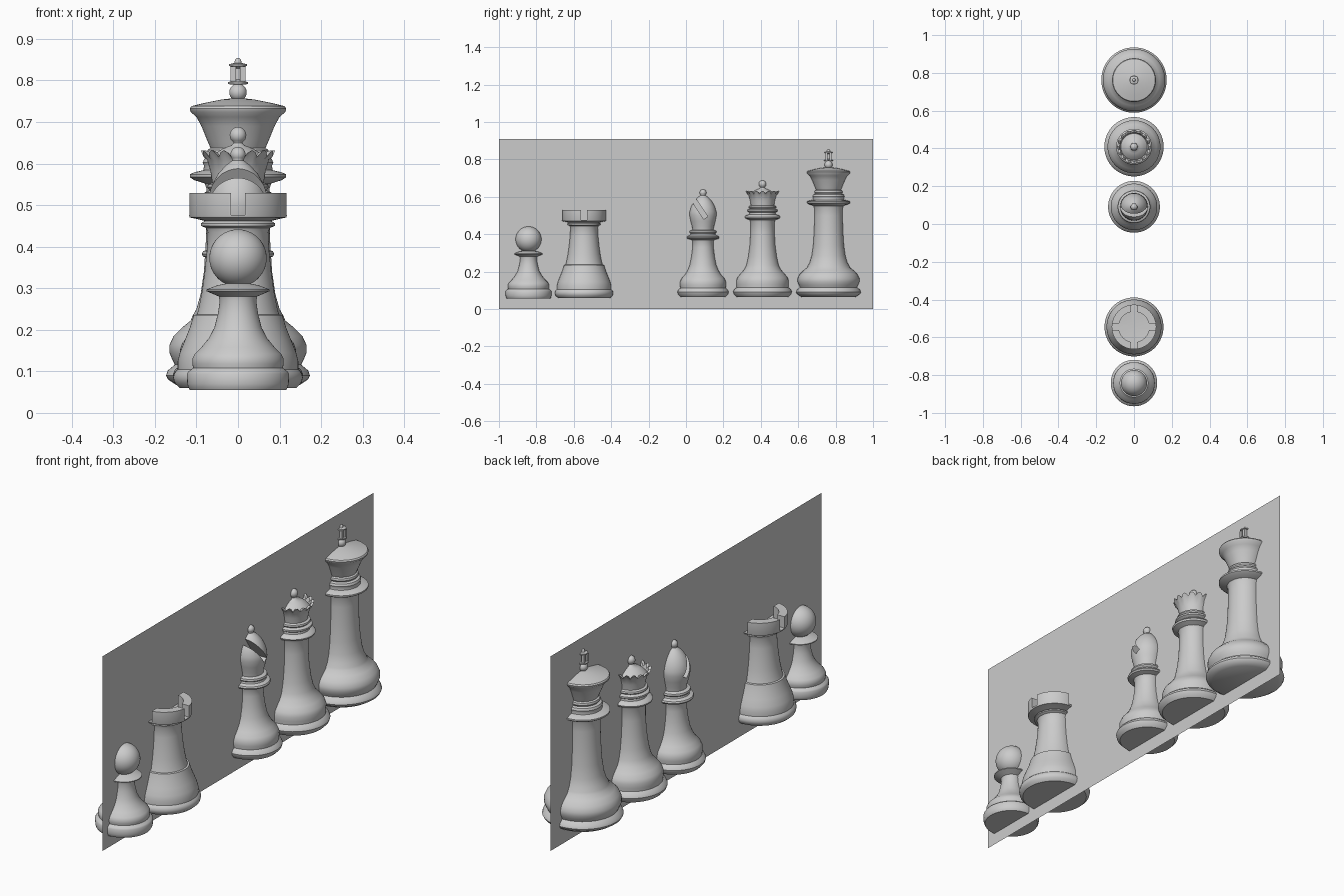
import bpy, bmesh, math
from mathutils import Matrix, Vector

SEG = 64
mat = bpy.data.materials.new("light_grey")
mat.diffuse_color = (0.6, 0.6, 0.6, 1)


def add_object(name, bm, y=0.0):
    mesh = bpy.data.meshes.new(name)
    bmesh.ops.recalc_face_normals(bm, faces=bm.faces[:])
    bm.to_mesh(mesh)
    bm.free()
    mesh.materials.append(mat)
    ob = bpy.data.objects.new(name, mesh)
    ob.location.y = y
    bpy.context.collection.objects.link(ob)
    return ob


def smooth(ob, angle=38):
    ob.data.polygons.foreach_set("use_smooth", [True] * len(ob.data.polygons))
    ob.data.set_sharp_from_angle(angle=math.radians(angle))


def lathe(name, profile, y, shape=None):
    """Spin (radius, height) points about z; shape may alter a point by row and angle."""
    bm = bmesh.new()
    rows = []
    for k, (r, z) in enumerate(profile):
        if r < 1e-6:
            rows.append([bm.verts.new((0, 0, z))])
            continue
        row = []
        for i in range(SEG):
            rr, zz = shape(k, i, r, z) if shape else (r, z)
            a = 2 * math.pi * i / SEG
            row.append(bm.verts.new((rr * math.cos(a), rr * math.sin(a), zz)))
        rows.append(row)
    for a, b in zip(rows, rows[1:]):
        for i in range(SEG):
            j = (i + 1) % SEG
            if len(a) == 1:
                bm.faces.new((a[0], b[i], b[j]))
            elif len(b) == 1:
                bm.faces.new((a[i], a[j], b[0]))
            else:
                bm.faces.new((a[i], a[j], b[j], b[i]))
    return add_object(name, bm, y)


def arc(r, z, start, end, n=10):
    """Points of a round ball profile, angles in degrees from straight down."""
    pts = []
    for i in range(n + 1):
        t = math.radians(start + (end - start) * i / n)
        pts.append((max(0.0, r * math.sin(t)), z - r * math.cos(t)))
    return pts


def cut(ob, boxes):
    """Subtract boxes given as (centre, size, x rotation)."""
    for c, s, rot in boxes:
        bm = bmesh.new()
        m = Matrix.Translation(Vector(c)) @ Matrix.Rotation(rot, 4, 'X') @ Matrix.Diagonal((*s, 1))
        bmesh.ops.create_cube(bm, size=1, matrix=m)
        cutter = add_object("cutter", bm, ob.location.y)
        cutter.hide_render = True
        mod = ob.modifiers.new("cut", 'BOOLEAN')
        mod.operation = 'DIFFERENCE'
        mod.solver = 'EXACT'
        mod.object = cutter
        bpy.context.view_layer.objects.active = ob
        bpy.ops.object.modifier_apply(modifier=mod.name)
        bpy.data.objects.remove(cutter)


# thin upright backing sheet through the middle of the pieces
bm = bmesh.new()
bm.faces.new([bm.verts.new(v) for v in ((0, -1, 0), (0, 1, 0), (0, 1, 0.91), (0, -1, 0.91))])
add_object("backing_sheet", bm)

# pawn
pawn = lathe("pawn", [
    (0, .055), (.116, .055), (.12, .062), (.122, .07), (.123, .094), (.119, .1), (.108, .108),
    (.11, .118), (.11, .13), (.104, .142), (.088, .158), (.07, .18), (.057, .205), (.048, .24),
    (.044, .27), (.046, .28), (.055, .284), (.076, .293), (.076, .297), (.05, .307),
    (.03, .311)] + arc(.069, .3725, 26, 180, 18), -.842)
smooth(pawn)

# rook, with a hollow top and four notches
rook = lathe("rook", [
    (0, .06), (.14, .06), (.153, .072), (.156, .085), (.153, .097), (.145, .105), (.145, .125),
    (.14, .145), (.128, .175), (.116, .205), (.109, .228), (.107, .235), (.099, .237), (.095, .25),
    (.087, .29), (.08, .34), (.075, .39), (.073, .435), (.077, .445), (.089, .45), (.089, .456),
    (.08, .462), (.1, .467), (.116, .47), (.118, .475), (.118, .529), (.081, .529), (.081, .476),
    (0, .47)], -.545)
cut(rook, [((0, 0, .526), (.4, .034, .1), 0), ((0, 0, .526), (.034, .4, .1), 0)])
smooth(rook)

# bishop, with a slanted slit in the head
bishop = lathe("bishop", [
    (0, .065), (.12, .065), (.134, .08), (.137, .092), (.132, .102), (.121, .112), (.123, .128),
    (.123, .145), (.115, .163), (.098, .182), (.083, .205), (.071, .235), (.062, .28),
    (.056, .33), (.056, .36), (.06, .37), (.084, .376), (.087, .382), (.084, .389), (.068, .395),
    (.066, .403), (.073, .41), (.071, .418), (.056, .423), (.058, .44), (.066, .47), (.072, .5),
    (.071, .52), (.063, .548), (.048, .575), (.03, .595), (.014, .607)]
    + arc(.018, .622, 50, 180), .091)
u = Vector((0, -.55, .835))
cut(bishop, [(Vector((0, .014, .487)) + u * .1, (.4, .026, .2), .582)])
smooth(bishop)


# queen, with a scalloped crown rim
def scallop(k, i, r, z):
    if z in (.632, .63):
        d = abs(math.cos(math.pi * i / 4))
        return r - .006 * (1 - d), z - .016 * (1 - d)
    return r, z


queen = lathe("queen", [
    (0, .065), (.138, .065), (.153, .08), (.157, .092), (.152, .104), (.138, .115), (.139, .13),
    (.14, .15), (.134, .168), (.118, .188), (.098, .21), (.086, .235), (.076, .28), (.068, .34),
    (.064, .41), (.064, .465), (.068, .475), (.092, .485), (.095, .493), (.09, .5), (.07, .506),
    (.069, .515), (.081, .522), (.081, .53), (.068, .536), (.074, .543), (.072, .55), (.062, .554),
    (.066, .58), (.074, .608), (.09, .632), (.078, .63), (.07, .608), (.055, .624), (.035, .637),
    (.015, .644), (.011, .65)] + arc(.02, .668, 35, 180), .409, scallop)
smooth(queen)

# king
king = lathe("king", [
    (0, .065), (.145, .065), (.168, .08), (.173, .09), (.169, .102), (.152, .116), (.158, .128),
    (.165, .145), (.165, .163), (.155, .185), (.135, .205), (.114, .222), (.11, .232), (.1, .25),
    (.09, .285), (.082, .34), (.077, .42), (.075, .5), (.076, .54), (.08, .552), (.105, .56),
    (.116, .567), (.116, .574), (.105, .579), (.083, .584), (.082, .595), (.085, .602), (.081, .612),
    (.07, .616), (.075, .624), (.073, .633), (.066, .637), (.073, .653), (.088, .69), (.1, .712),
    (.114, .724), (.116, .732), (.112, .738), (.08, .746), (.04, .754), (.012, .757)]
    + arc(.021, .771, 40, 150) + [
    (.01, .79), (.024, .791), (.024, .796), (.012, .799), (.008, .802), (.008, .829), (.012, .832),
    (.022, .835), (.022, .839), (.009, .842)] + arc(.008, .846, 90, 180, 5), .762)
smooth(king)

# small posts of the king's finial
bm = bmesh.new()
for sx in (-1, 1):
    for sy in (-1, 1):
        m = Matrix.Translation((sx * .0115, sy * .0115, .815)) @ Matrix.Diagonal((.013, .013, .036, 1))
        bmesh.ops.create_cube(bm, size=1, matrix=m)
add_object("king_finial_posts", bm, .762)
